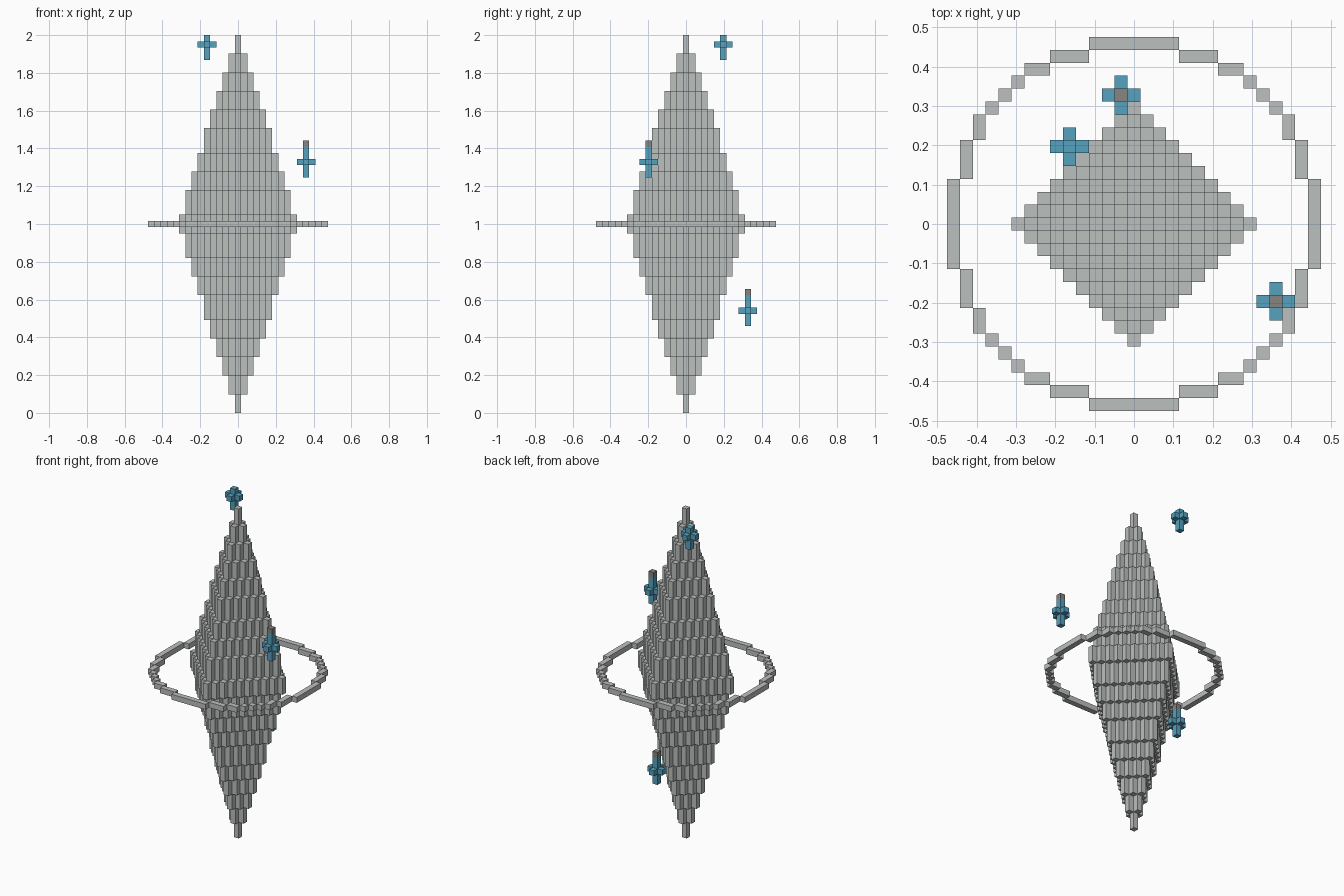
import bpy
import bmesh
from mathutils import Matrix, Vector

if "Cube" in bpy.data.objects:
    bpy.data.objects.remove(bpy.data.objects["Cube"], do_unlink=True)

V = 2 / 61  # one block


def material(name, rgb):
    m = bpy.data.materials.new(name)
    m.use_nodes = True
    m.diffuse_color = (*rgb, 1)
    m.node_tree.nodes["Principled BSDF"].inputs["Base Color"].default_value = (*rgb, 1)
    return m


stone = material("pale stone", (0.50, 0.53, 0.51))
blue = material("sky blue", (0.09, 0.36, 0.52))
wick = material("brown grey", (0.25, 0.23, 0.21))


def box(bm, lo, hi, slot=0):
    """Box covering block indices lo to hi; x and y are centred, z counts from the ground."""
    lo = Vector(lo) - Vector((0.5, 0.5, 0))
    hi = Vector(hi) + Vector((0.5, 0.5, 1))
    mat = Matrix.Translation((lo + hi) * V / 2) @ Matrix.Diagonal((*((hi - lo) * V), 1))
    for v in bmesh.ops.create_cube(bm, size=1, matrix=mat)["verts"]:
        for f in v.link_faces:
            f.material_index = slot


def finish(bm, name, *mats):
    mesh = bpy.data.meshes.new(name)
    bm.to_mesh(mesh)
    bm.free()
    for m in mats:
        mesh.materials.append(m)
    bpy.context.collection.objects.link(bpy.data.objects.new(name, mesh))


# Stepped crystal: diamond tiers that widen to the middle and narrow again
bm = bmesh.new()
tiers = [3, 3, 3, 3, 3, 4, 3, 3, 4]
radii = list(range(9)) + [9] + list(range(8, -1, -1))
z = 0
for r, h in zip(radii, tiers + [3] + tiers[::-1]):
    for y in range(-r, r + 1):
        w = r - abs(y)
        box(bm, (-w, y, z), (w, y, z + h - 1))
    z += h
finish(bm, "crystal", stone)

# Blocky ring around the waist: one octant of runs, mirrored all round
bm = bmesh.new()
for s in (-1, 1):
    box(bm, (-3, 14 * s, 30), (3, 14 * s, 30))
    box(bm, (14 * s, -3, 30), (14 * s, 3, 30))
    for t in (-1, 1):
        for a, b, row in ((4, 6, 13), (7, 8, 12), (9, 9, 11), (10, 10, 10)):
            u, v = sorted((a * s, b * s))
            box(bm, (u, row * t, 30), (v, row * t, 30))
            if row > 10:
                box(bm, (row * t, u, 30), (row * t, v, 30))
finish(bm, "ring", stone)


# Floating sparks: a small pole with a cross of arms, some with a wick on top
def spark(name, x, y, arm_z, tall):
    bm = bmesh.new()
    box(bm, (x, y, arm_z - 2), (x, y, arm_z + (2 if tall else 1)), 0)
    for dx, dy in ((1, 0), (-1, 0), (0, 1), (0, -1)):
        box(bm, (x + dx, y + dy, arm_z), (x + dx, y + dy, arm_z))
    if tall:
        box(bm, (x, y, arm_z + 3), (x, y, arm_z + 3), 1)
    finish(bm, name, blue, wick)


spark("top_spark", -5, 6, 59, False)
spark("front_spark", 11, -6, 40, True)
spark("back_spark", -1, 10, 16, True)
